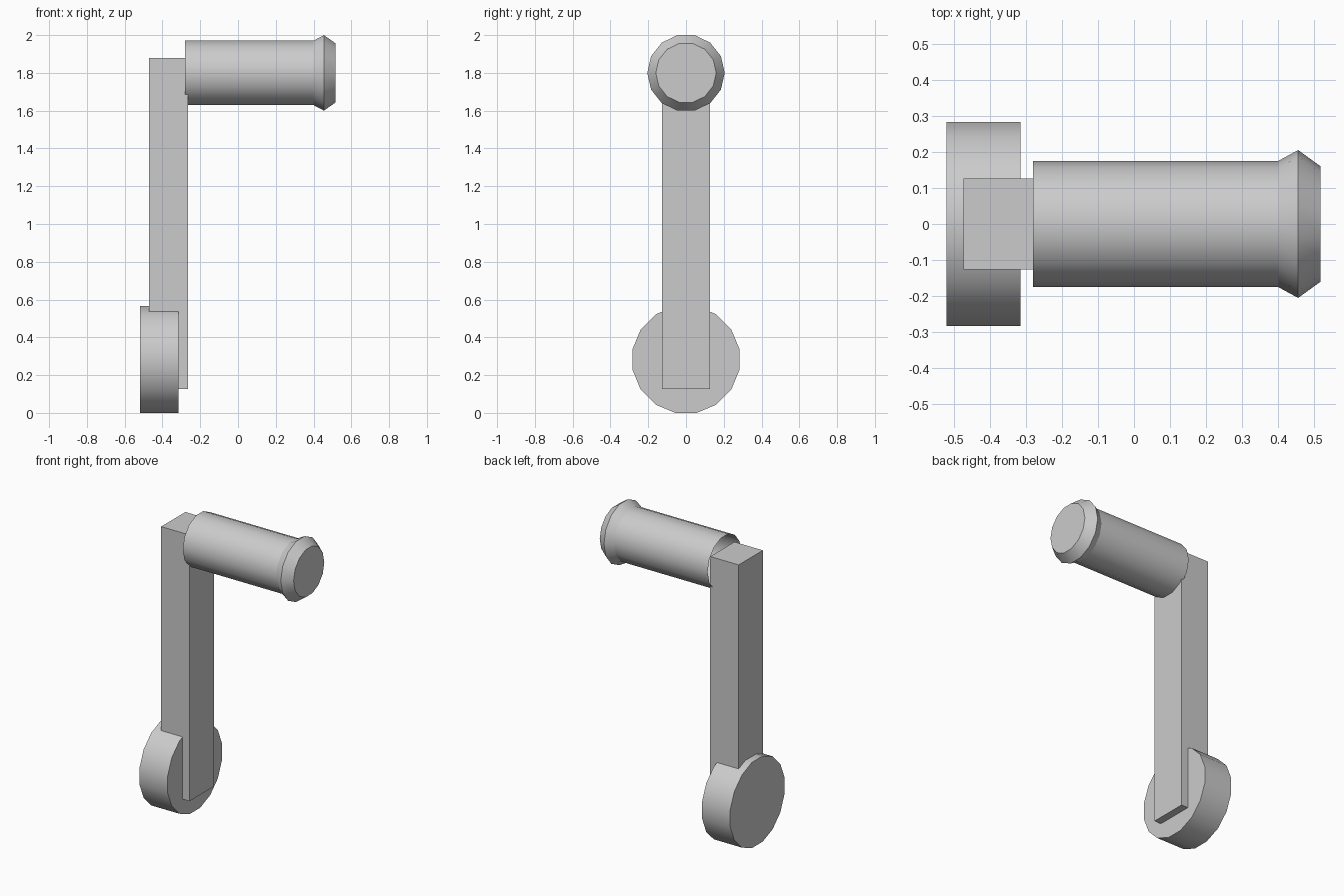
import bpy, bmesh, math

cube = bpy.data.objects.get("Cube")
if cube:
    bpy.data.objects.remove(cube, do_unlink=True)

grey = bpy.data.materials.new("plain_grey")
grey.use_nodes = True
colour = (0.6, 0.6, 0.6, 1)
grey.diffuse_color = colour
grey.node_tree.nodes["Principled BSDF"].inputs["Base Color"].default_value = colour


def finish(name, bm):
    """Turn a bmesh into a shaded object."""
    bmesh.ops.recalc_face_normals(bm, faces=bm.faces)
    mesh = bpy.data.meshes.new(name)
    bm.to_mesh(mesh)
    bm.free()
    mesh.materials.append(grey)
    obj = bpy.data.objects.new(name, mesh)
    bpy.context.collection.objects.link(obj)
    bpy.ops.object.select_all(action='DESELECT')
    obj.select_set(True)
    bpy.context.view_layer.objects.active = obj
    bpy.ops.object.shade_smooth_by_angle(angle=math.radians(27))
    return obj


def turned(name, profile, sides, z, start_cap=True):
    """Spin (x, radius) points around an x axis at height z, flat side up."""
    bm = bmesh.new()
    rings = []
    for x, radius in profile:
        ring = []
        for i in range(sides):
            a = math.pi / 2 + (i + 0.5) * math.tau / sides
            ring.append(bm.verts.new((x, radius * math.cos(a), z + radius * math.sin(a))))
        rings.append(ring)
    for a, b in zip(rings, rings[1:]):
        for i in range(sides):
            j = (i + 1) % sides
            bm.faces.new((a[i], a[j], b[j], b[i]))
    bm.faces.new(rings[-1])
    if start_cap:
        bm.faces.new(rings[0])
    return finish(name, bm)


def box(name, low, high):
    bm = bmesh.new()
    bmesh.ops.create_cube(bm, size=1)
    for v in bm.verts:
        v.co = [(l + h) / 2 + c * (h - l) for c, l, h in zip(v.co, low, high)]
    return finish(name, bm)


# Round hub at the foot of the crank
turned("hub", [(-0.52, 0.288), (-0.315, 0.288)], 16, 0.2825)

# Upright arm
box("arm", (-0.472, -0.126, 0.126), (-0.265, 0.126, 1.88))

# Hand grip with flared end, open towards the arm
turned("grip", [(-0.28, 0.175), (0.40, 0.175), (0.455, 0.205), (0.517, 0.16)],
       14, 1.8, start_cap=False)
